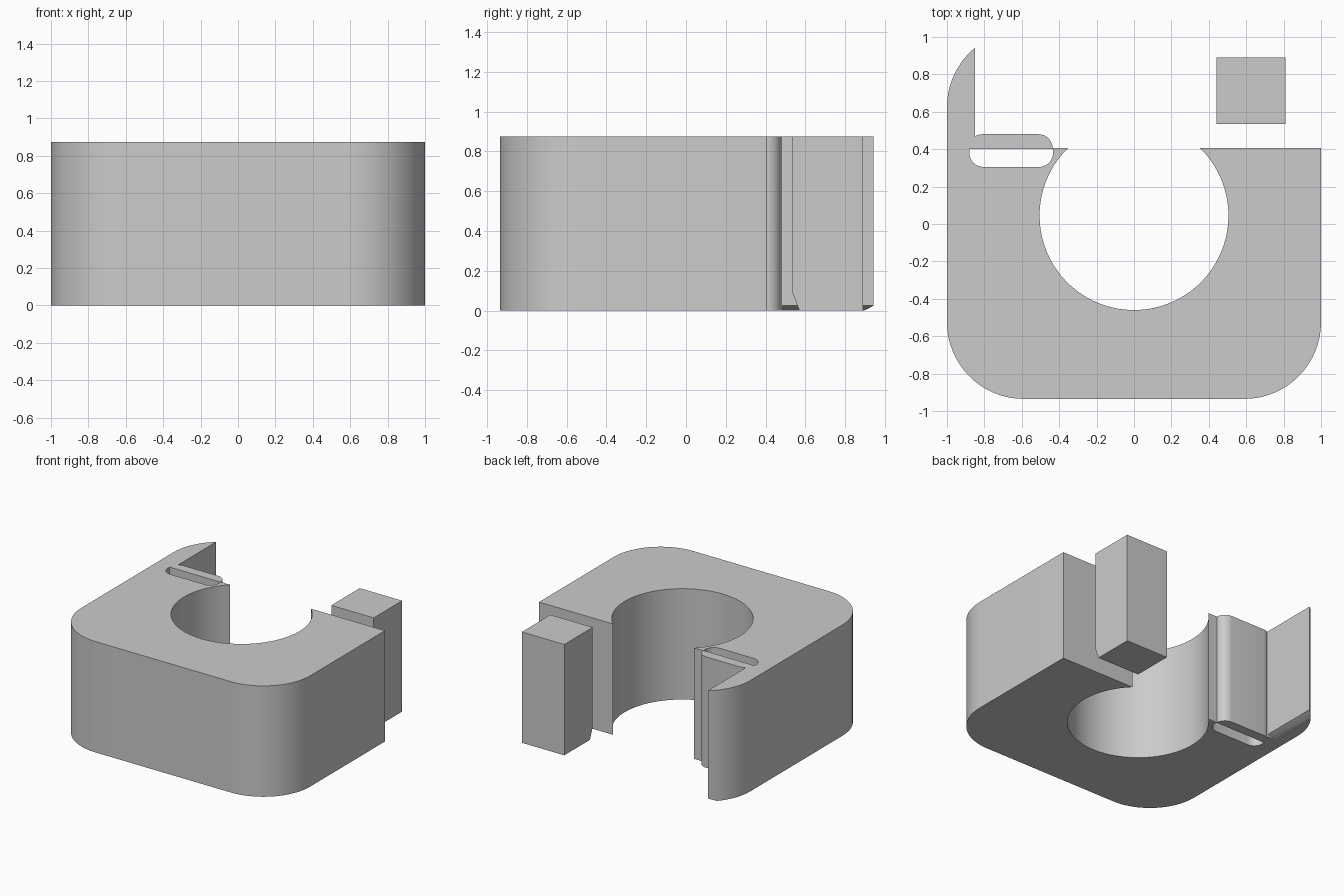
import bpy
import bmesh
from math import radians, sin, cos

HEIGHT = 0.875

cube = bpy.data.objects.get("Cube")
if cube:
    bpy.data.objects.remove(cube, do_unlink=True)

grey = bpy.data.materials.new("plain grey")
grey.use_nodes = True
COLOUR = (0.6, 0.6, 0.6, 1)
grey.diffuse_color = COLOUR
grey.node_tree.nodes["Principled BSDF"].inputs["Base Color"].default_value = COLOUR


def arc(cx, cy, r, start, end, steps=16):
    angles = [radians(start + (end - start) * i / steps) for i in range(steps + 1)]
    return [(cx + r * cos(a), cy + r * sin(a)) for a in angles]


def prism(name, outline, low, high, to_xyz):
    """Extrude a 2D outline between two levels."""
    bm = bmesh.new()
    face = bm.faces.new([bm.verts.new(to_xyz(u, v, low)) for u, v in outline])
    top = bmesh.ops.extrude_face_region(bm, geom=[face])["geom"]
    for vert in [g for g in top if isinstance(g, bmesh.types.BMVert)]:
        u, v = outline[0]
        vert.co.x += to_xyz(u, v, high)[0] - to_xyz(u, v, low)[0]
        vert.co.y += to_xyz(u, v, high)[1] - to_xyz(u, v, low)[1]
        vert.co.z += to_xyz(u, v, high)[2] - to_xyz(u, v, low)[2]
    bmesh.ops.recalc_face_normals(bm, faces=bm.faces)
    mesh = bpy.data.meshes.new(name)
    bm.to_mesh(mesh)
    bm.free()
    mesh.materials.append(grey)
    obj = bpy.data.objects.new(name, mesh)
    bpy.context.collection.objects.link(obj)
    return obj


def activate(obj):
    bpy.ops.object.select_all(action='DESELECT')
    obj.select_set(True)
    bpy.context.view_layer.objects.active = obj


def cut(obj, cutter):
    mod = obj.modifiers.new("cut", 'BOOLEAN')
    mod.operation = 'DIFFERENCE'
    mod.solver = 'EXACT'
    mod.object = cutter
    activate(obj)
    bpy.ops.object.modifier_apply(modifier=mod.name)
    bpy.data.objects.remove(cutter, do_unlink=True)


def upright(u, v, level):
    return (u, v, level)


def sideways(u, v, level):
    return (u, level, v)


def crosswise(u, v, level):
    return (level, u, v)


# Body: rounded front corners, open round bore, side fin and slot lip
outline = (
    arc(-0.59, -0.525, 0.41, 180, 270)
    + arc(0.59, -0.525, 0.41, 270, 360)
    + [(1, 0.405)]
    + arc(0, 0.045, 0.505, 45.5, -225.5, 64)
    + arc(-0.51, 0.405, 0.075, 0, 90, 8)
    + arc(-0.81, 0.405, 0.075, 90, 122, 4)
    + [(-0.85, 0.468)]
    + arc(-0.59, 0.625, 0.41, 129.4, 180)
)
body = prism("body", outline, 0, HEIGHT, upright)

# Narrow slot through the body
slot = (
    arc(-0.805, 0.38, 0.075, 180, 270, 8)
    + arc(-0.508, 0.38, 0.075, 270, 360, 8)
    + [(-0.433, 0.402), (-0.88, 0.402)]
)
cut(body, prism("slot_cutter", slot, -0.1, HEIGHT + 0.1, upright))

# Small bevel under the inner edge of the fin
bevel = [(-0.92, -0.01), (-0.84, -0.01), (-0.84, 0.03)]
cut(body, prism("fin_bevel_cutter", bevel, 0.485, 1.1, sideways))

activate(body)
bpy.ops.object.shade_smooth_by_angle(angle=radians(30))

# Separate block with a chamfered lower front edge
profile = [(0.57, 0), (0.89, 0), (0.89, HEIGHT), (0.535, HEIGHT), (0.535, 0.09)]
prism("block", profile, 0.44, 0.81, crosswise)
